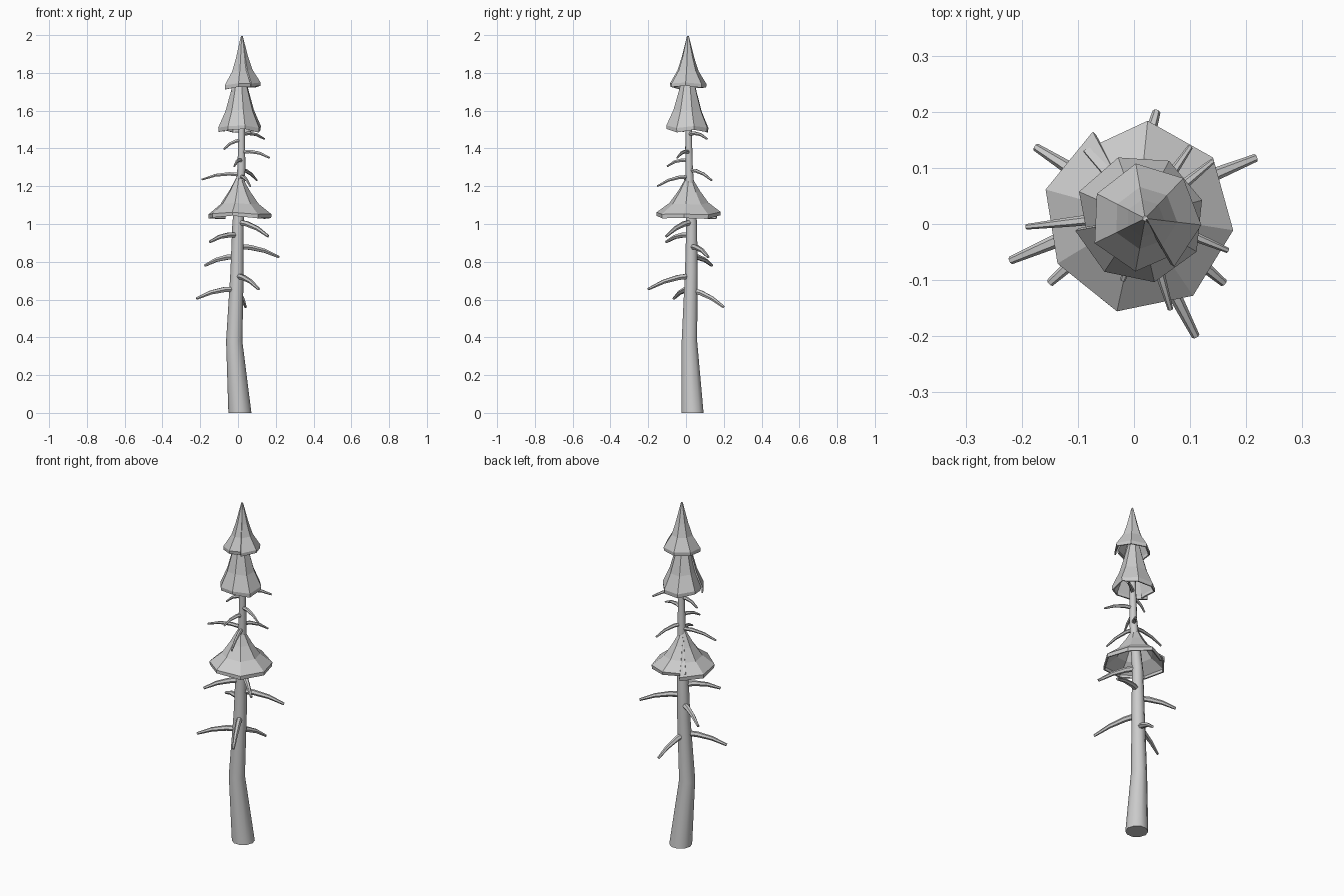
import bpy, bmesh, math, random
from mathutils import Vector

random.seed(4)
if "Cube" in bpy.data.objects:
    bpy.data.objects.remove(bpy.data.objects["Cube"])

grey = bpy.data.materials.new("plain_grey")
grey.use_nodes = True
grey.diffuse_color = (0.6, 0.6, 0.6, 1)
grey.node_tree.nodes["Principled BSDF"].inputs["Base Color"].default_value = (0.6, 0.6, 0.6, 1)


def finish(name, bm, smooth):
    bmesh.ops.recalc_face_normals(bm, faces=bm.faces)
    mesh = bpy.data.meshes.new(name)
    bm.to_mesh(mesh)
    bm.free()
    mesh.materials.append(grey)
    obj = bpy.data.objects.new(name, mesh)
    bpy.context.collection.objects.link(obj)
    if smooth:
        bpy.ops.object.select_all(action='DESELECT')
        obj.select_set(True)
        bpy.context.view_layer.objects.active = obj
        bpy.ops.object.shade_smooth_by_angle(angle=math.radians(50))
    return obj


def tube(name, points, radii, sides, flat_rings=False):
    """Capped tapering tube along a path."""
    bm = bmesh.new()
    pts = [Vector(p) for p in points]
    rings = []
    for i, p in enumerate(pts):
        along = pts[min(i + 1, len(pts) - 1)] - pts[max(i - 1, 0)]
        if flat_rings:
            u, v = Vector((1, 0, 0)), Vector((0, 1, 0))
        else:
            u = along.cross(Vector((0, 0, 1))).normalized()
            v = along.cross(u).normalized()
        rings.append([bm.verts.new(p + radii[i] * (u * math.cos(a) + v * math.sin(a)))
                      for a in (math.tau * k / sides for k in range(sides))])
    for a, b in zip(rings, rings[1:]):
        for k in range(sides):
            j = (k + 1) % sides
            bm.faces.new((a[k], a[j], b[j], b[k]))
    bm.faces.new(rings[0])
    bm.faces.new(rings[-1])
    return finish(name, bm, True)


# Crooked trunk
trunk = [(0.01, 0.035, 0), (-0.02, 0.018, 0.38), (-0.005, 0.028, 0.75),
         (0.0, 0.03, 1.0), (0.018, 0.016, 1.3), (0.022, 0.012, 1.75)]
tube("trunk", trunk, [0.061, 0.043, 0.035, 0.03, 0.021, 0.012], 10, True)


def trunk_at(z):
    for a, b in zip(trunk, trunk[1:]):
        if z <= b[2]:
            return Vector(a).lerp(Vector(b), (z - a[2]) / (b[2] - a[2]))


# Bare branches: tip position and height where they leave the trunk
branches = [(-0.22, -0.065, 0.605, 0.655), (0.11, -0.2, 0.655, 0.725),
            (0.04, 0.2, 0.56, 0.65), (-0.175, 0.137, 0.78, 0.825),
            (0.217, 0.118, 0.825, 0.88), (-0.15, -0.105, 0.905, 0.94),
            (0.16, -0.105, 0.935, 1.01), (-0.192, -0.005, 1.235, 1.26),
            (0.1, 0.137, 1.23, 1.285), (0.065, -0.152, 1.2, 1.25),
            (-0.02, -0.1, 1.305, 1.335), (0.167, -0.047, 1.35, 1.38),
            (-0.075, 0.0, 1.395, 1.44), (0.14, 0.112, 1.45, 1.475)]
for i, (x, y, z, z0) in enumerate(branches):
    root, tip = trunk_at(z0), Vector((x, y, z))
    path = [root.lerp(tip, t) + Vector((0, 0, 0.016 * math.sin(math.pi * t)))
            for t in (0, 0.3, 0.65, 1)]
    thick = 0.016 if z < 1.0 else 0.011
    tube(f"branch_{i + 1}", path, [thick, thick * 0.95, thick * 0.75, thick * 0.45], 6)


def tier(name, centre, profile, seam, sides=8):
    """Thin faceted skirt wrapped round the trunk, its ends overlapping at a seam."""
    bm = bmesh.new()
    cols = []
    for k in range(sides + 1):
        ang = math.radians(seam) + k * (math.tau + 0.22) / sides
        spread = 1.04 - 0.2 * (k == sides) + random.uniform(-0.04, 0.04)
        drop = random.uniform(-0.012, 0.012)
        col = []
        for i, (r, z) in enumerate(profile):
            low = i / (len(profile) - 1)
            rad = r * (1 + (spread - 1) * low)
            col.append(bm.verts.new((centre[0] + rad * math.cos(ang),
                                     centre[1] + rad * math.sin(ang), z + drop * low)))
        cols.append(col)
    for a, b in zip(cols, cols[1:]):
        for i in range(len(profile) - 1):
            bm.faces.new((a[i], a[i + 1], b[i + 1], b[i]))
    obj = finish(name, bm, False)
    shell = obj.modifiers.new("thickness", 'SOLIDIFY')
    shell.thickness = 0.008
    shell.offset = 0


# Foliage tiers
tier("lower_foliage", (0.007, 0.016), [(0.012, 1.245), (0.055, 1.17), (0.1, 1.105),
                                       (0.163, 1.055), (0.16, 1.037)], 118)
tier("middle_foliage", (0.01, 0.01), [(0.02, 1.8), (0.045, 1.7), (0.072, 1.6),
                                      (0.108, 1.515), (0.105, 1.495)], 190)
tier("top_foliage", (0.02, 0.01), [(0.001, 1.995), (0.03, 1.88), (0.052, 1.81),
                                   (0.092, 1.742), (0.09, 1.724)], 300, 7)
